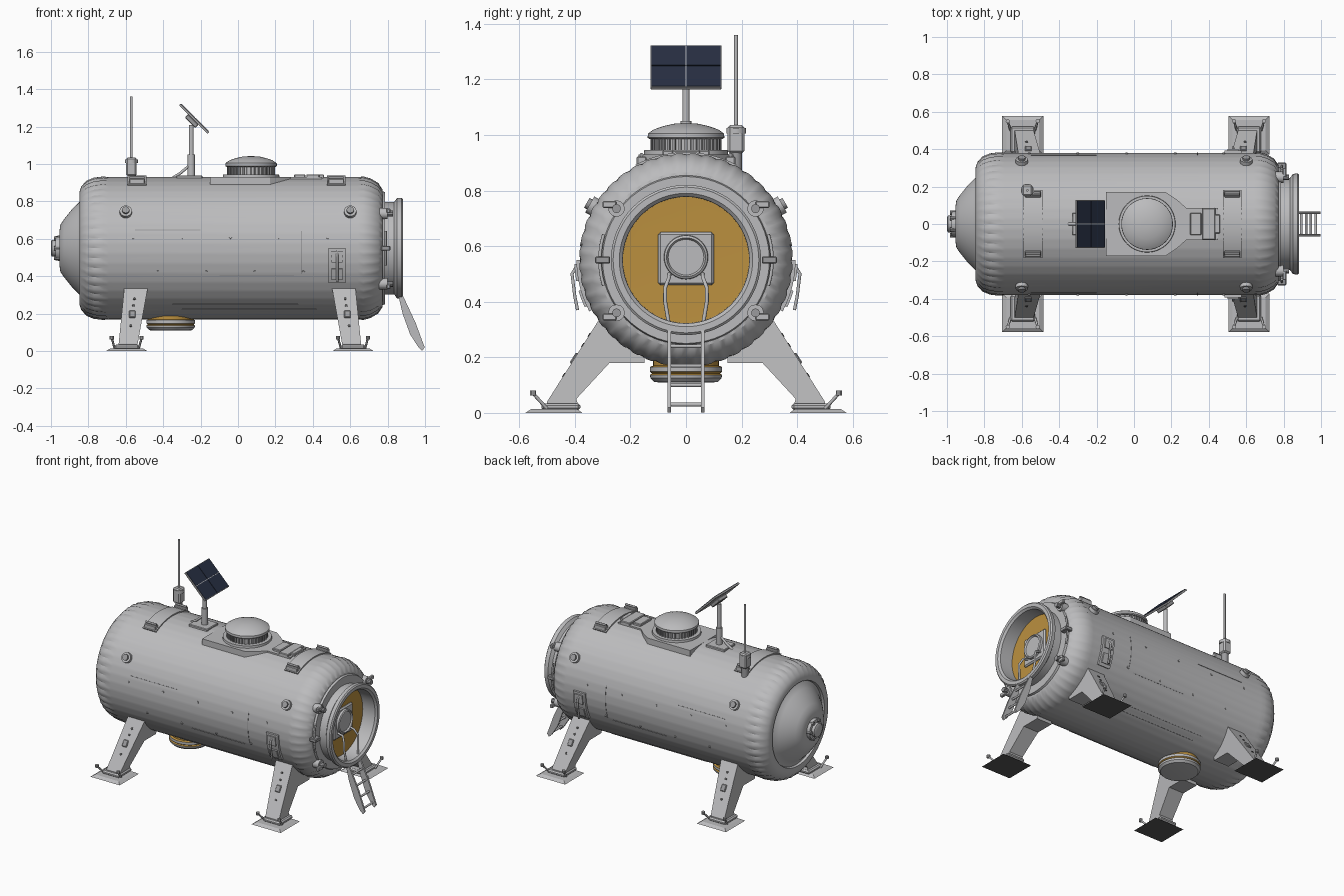
import bpy, bmesh, math
from mathutils import Vector, Matrix

if "Cube" in bpy.data.objects:
    bpy.data.objects.remove(bpy.data.objects["Cube"], do_unlink=True)


def material(name, rgb):
    m = bpy.data.materials.new(name)
    m.use_nodes = True
    m.diffuse_color = (*rgb, 1)
    m.node_tree.nodes["Principled BSDF"].inputs["Base Color"].default_value = (*rgb, 1)
    return m


GREY = material("hull_grey", (0.5, 0.5, 0.51))
STEEL = material("steel_grey", (0.33, 0.33, 0.34))
DARK = material("dark_rubber", (0.09, 0.09, 0.09))
GOLD = material("gold_foil", (0.5, 0.28, 0.05))
BLUE = material("solar_blue", (0.02, 0.028, 0.055))
CZ, R = 0.55, 0.38          # hull axis height and radius
X, Y, Z = Vector((1, 0, 0)), Vector((0, 1, 0)), Vector((0, 0, 1))


def finish(bm, name, mats, rule=None):
    bmesh.ops.recalc_face_normals(bm, faces=bm.faces)
    bm.normal_update()
    for f in bm.faces:
        f.smooth = True
        if rule:
            f.material_index = rule(f)
    me = bpy.data.meshes.new(name)
    bm.to_mesh(me)
    bm.free()
    for m in mats if isinstance(mats, tuple) else (mats,):
        me.materials.append(m)
    me.set_sharp_from_angle(angle=math.radians(32))
    ob = bpy.data.objects.new(name, me)
    bpy.context.collection.objects.link(ob)
    return ob


def lathe(name, profile, mats, origin, axis=Z, n=48, ripple=None, rule=None):
    """Spin (along, radius) points around an axis."""
    bm = bmesh.new()
    q = Z.rotation_difference(axis)
    rings = []
    for a, r in profile:
        ring = []
        for i in range(n):
            t = 2 * math.pi * i / n
            rr = r + (ripple(a, t) if ripple else 0)
            p = Vector((rr * math.cos(t), rr * math.sin(t), a))
            ring.append(bm.verts.new(q @ p + Vector(origin)))
        rings.append(ring)
    for s, e in zip(rings, rings[1:]):
        for i in range(n):
            j = (i + 1) % n
            bm.faces.new((s[i], s[j], e[j], e[i]))
    bm.faces.new(rings[0])
    bm.faces.new(rings[-1])
    return finish(bm, name, mats, rule)


def disc(name, r, a0, a1, mat, origin, axis=Z, n=32):
    return lathe(name, [(a0, r), (a1, r)], mat, origin, axis, n)


def box(name, size, loc, mats, rot=None, bevel=0.004, rule=None):
    bm = bmesh.new()
    bmesh.ops.create_cube(bm, size=1)
    bmesh.ops.scale(bm, vec=size, verts=bm.verts)
    if bevel:
        bmesh.ops.bevel(bm, geom=bm.edges[:], offset=bevel, segments=1, affect='EDGES')
    bmesh.ops.transform(bm, matrix=Matrix.Translation(loc) @ (rot or Matrix()), verts=bm.verts)
    return finish(bm, name, mats, rule)


def prism(name, pts, place, mat):
    """Join two placed copies of an outline into a solid."""
    bm = bmesh.new()
    a, b = [[bm.verts.new(place(u, v, s)) for u, v in pts] for s in (-1, 1)]
    bm.faces.new(a)
    bm.faces.new(b)
    for i in range(len(pts)):
        j = (i + 1) % len(pts)
        bm.faces.new((a[i], a[j], b[j], b[i]))
    return finish(bm, name, mat)


def hull_patch(name, x0, x1, a0, a1, height, mat):
    """Curved plate on the hull; angles in degrees from the top, front positive."""
    n = max(2, int(abs(a1 - a0) / 4))
    ang = [math.radians(a0 + (a1 - a0) * i / n) for i in range(n + 1)]
    arc = [(r, t) for r, ts in ((R + height, ang), (R - 0.01, ang[::-1])) for t in ts]
    prism(name, arc, lambda r, t, s: (x0 if s < 0 else x1, -r * math.sin(t), CZ + r * math.cos(t)), mat)


def rod(name, pts, r, mat=GREY):
    cu = bpy.data.curves.new(name, 'CURVE')
    cu.dimensions = '3D'
    cu.bevel_depth, cu.bevel_resolution, cu.use_fill_caps = r, 3, True
    sp = cu.splines.new('POLY')
    sp.points.add(len(pts) - 1)
    for p, co in zip(sp.points, pts):
        p.co = (*co, 1)
    cu.materials.append(mat)
    bpy.context.collection.objects.link(bpy.data.objects.new(name, cu))


# Hull with quilted shoulders
def quilt(a, t):
    return 0.007 * abs(math.sin(22 * t)) if -0.83 < a < -0.7 or 0.65 < a < 0.76 else 0


lathe("hull", [(-0.955, 0.09), (-0.95, 0.125), (-0.93, 0.155), (-0.89, 0.205), (-0.86, 0.235),
               (-0.84, 0.255), (-0.83, 0.275), (-0.845, 0.28), (-0.848, 0.3), (-0.838, 0.33),
               (-0.81, 0.356), (-0.77, 0.372), (-0.72, 0.378), (-0.69, R), (0.64, R), (0.67, 0.378),
               (0.71, 0.367), (0.75, 0.343), (0.772, 0.315), (0.775, 0.27)],
      GREY, (0, 0, CZ), X, 132, quilt)
lathe("rear_port", [(-1, 0.035), (-0.995, 0.045), (-0.975, 0.045), (-0.975, 0.065), (-0.945, 0.07)],
      GREY, (0, 0, CZ), X)
for i in range(6):
    t = math.pi * i / 3
    disc("rear_port_bolt", 0.012, -0.985, -0.95, STEEL,
         (0, 0.06 * math.cos(t), CZ + 0.06 * math.sin(t)), X, 8)

# Entrance collar, gold bulkhead and hatch
lathe("entrance_collar", [(0.77, 0.305), (0.786, 0.3), (0.786, 0.247), (0.835, 0.247), (0.85, 0.268),
                          (0.875, 0.27), (0.882, 0.262), (0.882, 0.24), (0.87, 0.228), (0.779, 0.227),
                          (0.778, 0.2)], (GREY, GOLD), (0, 0, CZ), X, 72,
      rule=lambda f: 1 if f.normal.x > 0.9 and f.calc_center_median().x < 0.78 else 0)
box("hatch_plate", (0.02, 0.2, 0.19), (0.785, 0, 0.555), GREY, bevel=0.008)
lathe("hatch_window", [(0.79, 0.08), (0.81, 0.078), (0.815, 0.07), (0.805, 0.064), (0.805, 0.02)],
      GREY, (0, 0, 0.56), X)
for s in (-1, 1):
    box("collar_clamp", (0.05, 0.055, 0.025), (0.79, s * 0.3, CZ), STEEL)
    rod("collar_handrail", [(0.79, s * 0.31 * math.cos(a / 10), CZ + 0.31 * math.sin(a / 10))
                            for a in range(-3, 4)], 0.006)
    for dz in (0.185, -0.19):
        disc("collar_latch", 0.03, 0.75, 0.8, GREY, (0, s * 0.25, CZ + dz), X, 12)
        disc("collar_latch_pin", 0.016, 0.8, 0.83, STEEL, (0, s * 0.25, CZ + dz), X, 10)
        box("latch_arm", (0.02, 0.05, 0.025), (0.805, s * 0.275, CZ + dz * 1.08), GREY)

# Ladder
rail = [(0.85, 0.33), (0.88, 0.3), (0.95, 0.15), (0.998, 0.02), (0.985, 0.002),
        (0.965, 0.02), (0.92, 0.09), (0.88, 0.2)]
for s in (-1, 1):
    prism("ladder_rail", rail, lambda u, v, d: (u, s * 0.06 + d * 0.006, v), GREY)
    rod("ladder_hook", [(0.79, s * 0.06, 0.5), (0.83, s * 0.06, 0.49), (0.85, s * 0.075, 0.45),
                        (0.85, s * 0.075, 0.4), (0.86, s * 0.06, 0.31)], 0.007)
for i in range(5):
    rod("ladder_rung", [(0.972 - 0.026 * i, s * 0.06, 0.03 + 0.07 * i) for s in (-1, 1)], 0.007)

# Legs with feet
leg = [(0.31, 0.34), (0.5, 0.04), (0.5, 0.02), (0.385, 0.02), (0.395, 0.05), (0.275, 0.18),
       (0.15, 0.18), (0.15, 0.3)]
slope = math.atan2(0.3, 0.19)
for sx in (-1, 1):
    for sy in (-1, 1):
        def place(y, z, d, sx=sx, sy=sy):
            t = (0.34 - z) / 0.32
            return (0.01 + sx * (0.555 + 0.045 * t) + d * (0.063 - 0.013 * t), sy * y, z)
        prism("leg", leg, place, GREY)
        cx, cy = 0.01 + sx * 0.605, sy * 0.475
        bm = bmesh.new()
        bmesh.ops.create_cube(bm, size=1)
        for v in bm.verts:
            k = 0.8 if v.co.z > 0 else 1
            v.co = (cx + v.co.x * 0.22 * k, cy + v.co.y * 0.205 * k, 0.014 * (v.co.z + 0.5))
        finish(bm, "foot", (GREY, DARK), lambda f: 1 if f.normal.z < -0.9 else 0)
        box("ankle", (0.13, 0.14, 0.025), (cx, sy * 0.45, 0.022), GREY, bevel=0.008)
        for d in (-1, 1):
            rod("foot_cleat", [(cx + d * 0.065, sy * 0.5, 0.015), (cx + d * 0.08, sy * 0.55, 0.07)], 0.006)
            disc("cleat_knob", 0.011, 0.062, 0.08, GREY, (cx + d * 0.08, sy * 0.55, 0), n=10)
        # Inspection plate and holes on the outer face
        out = Vector((0, sy * math.sin(slope), math.cos(slope)))
        for t, size in ((0.2, 0), (0.32, 0), (0.48, 0.045), (0.68, 0)):
            p = Vector((0.01 + sx * (0.555 + 0.042 * t), sy * (0.31 + 0.19 * t), 0.34 - 0.3 * t))
            if size:
                box("leg_plate", (0.035, size, 0.014), p, STEEL, Matrix.Rotation(-sy * slope, 4, 'X'))
            else:
                disc("leg_hole", 0.008, -0.003, 0.003, DARK, p, out, 10)

# Roof plate, turret and equipment
plate = [(-0.15, 0.17), (0.17, 0.17), (0.23, 0.13), (0.28, 0.085), (0.45, 0.085)]
plate += [(x, -y) for x, y in reversed(plate)]
prism("roof_plate", plate, lambda u, v, s: (u, v, 0.91 + 0.02 * s), GREY)
lathe("turret", [(0.9, 0.155), (0.945, 0.15), (0.945, 0.12), (0.985, 0.12), (0.985, 0.132), (0.99, 0.138),
                 (1.005, 0.137), (1.02, 0.115), (1.032, 0.08), (1.04, 0.045), (1.042, 0.015)],
      GREY, (0.07, 0, 0), n=64)
for i in range(36):
    t = math.pi * i / 18
    box("turret_rib", (0.012, 0.01, 0.042), (0.07 + 0.122 * math.cos(t), 0.122 * math.sin(t), 0.965),
        STEEL, Matrix.Rotation(t, 4, 'Z'), 0)
for x, w, d in ((0.33, 0.06, 0.12), (0.4, 0.07, 0.17), (0.445, 0.03, 0.1)):
    box("roof_unit", (w, d, 0.03), (x, 0, 0.93), GREY)
for x in (-0.54, 0.525):
    hull_patch("roof_saddle", x - 0.05, x + 0.05, -28, 28, 0.008, GREY)
    for s in (-1, 1):
        box("saddle_lug", (0.085, 0.035, 0.035), (x, s * 0.16, 0.905), GREY)
        rod("saddle_handle", [(x - 0.04, s * 0.16, 0.928), (x + 0.04, s * 0.16, 0.928)], 0.007, STEEL)

# Antenna
box("antenna_base", (0.055, 0.06, 0.1), (-0.57, 0.18, 0.985), GREY, bevel=0.008)
disc("antenna_foot", 0.022, 0.87, 0.95, STEEL, (-0.57, 0.18, 0), n=16)
disc("antenna_cap", 0.035, 1.005, 1.025, GREY, (-0.57, 0.18, 0), n=16)
rod("antenna_mast", [(-0.57, 0.18, 1.03), (-0.57, 0.18, 1.36)], 0.007)

# Solar panel on its post
tilt = Matrix.Rotation(math.pi / 4, 4, 'Y')
mid = Vector((-0.235, 0, 1.243))
box("panel_frame", (0.215, 0.256, 0.012), mid, GREY, tilt, 0.002)
for u in (-1, 1):
    for v in (-1, 1):
        box("solar_cell", (0.101, 0.122, 0.004), mid + tilt @ Vector((u * 0.0525, v * 0.0625, 0.007)),
            BLUE, tilt, 0)
box("panel_bracket", (0.08, 0.09, 0.025), mid + tilt @ Vector((0, 0, -0.018)), STEEL, tilt)
disc("panel_post", 0.013, 0.9, 1.21, GREY, (-0.25, 0, 0), n=16)
disc("post_sleeve", 0.02, 0.92, 1.05, GREY, (-0.25, 0, 0), n=16)
box("post_base", (0.14, 0.12, 0.03), (-0.26, 0, 0.925), GREY)
rod("post_brace", [(-0.35, 0, 0.925), (-0.31, 0, 0.95), (-0.25, 0, 1.0)], 0.008)

# Belly canister with gold wrap
lathe("belly_canister", [(0.11, 0.1), (0.112, 0.115), (0.125, 0.128), (0.137, 0.13), (0.142, 0.122),
                         (0.148, 0.13), (0.165, 0.13), (0.17, 0.118), (0.2, 0.118)],
      (GREY, GOLD), (-0.36, 0, 0),
      rule=lambda f: 1 if 0.137 < f.calc_center_median().z < 0.15 or f.calc_center_median().z > 0.166 else 0)

# Side fittings and hull seams
for s in (-1, 1):
    for x in (-0.6, 0.6):
        n = Vector((0, s * math.sin(math.pi / 3), 0.5))
        disc("side_boss", 0.033, 0.36, 0.4, GREY, (x, 0, CZ), n, 16)
        disc("side_boss_cap", 0.02, 0.4, 0.412, STEEL, (x, 0, CZ), n, 12)
    hull_patch("side_locker", 0.485, 0.575, s * 90, s * 118, 0.014, GREY)
    for a in (92, 106):
        hull_patch("locker_door", 0.5, 0.56, s * a, s * (a + 9), 0.022, GREY)
    rod("locker_handle", [(0.53, s * 0.385, 0.54), (0.53, s * 0.41, 0.5), (0.53, s * 0.4, 0.42),
                          (0.53, s * 0.39, 0.37)], 0.006)
    hull_patch("vertical_seam", 0.338, 0.342, s * 76, s * 111, 0.002, STEEL)
    for a, x0, x1 in ((142, -0.35, 0.32), (149, -0.3, 0.42), (112, -0.1, 0.3), (75, -0.55, -0.2)):
        hull_patch("long_seam", x0, x1, s * a, s * (a + 0.6), 0.002, STEEL)
    for i in range(9):
        n = Vector((0, s, -0.35 if i % 2 else 0.15)).normalized()
        disc("rivet", 0.007, 0.375, 0.385, GREY, (-0.56 + 0.13 * i, 0, CZ), n, 8)
